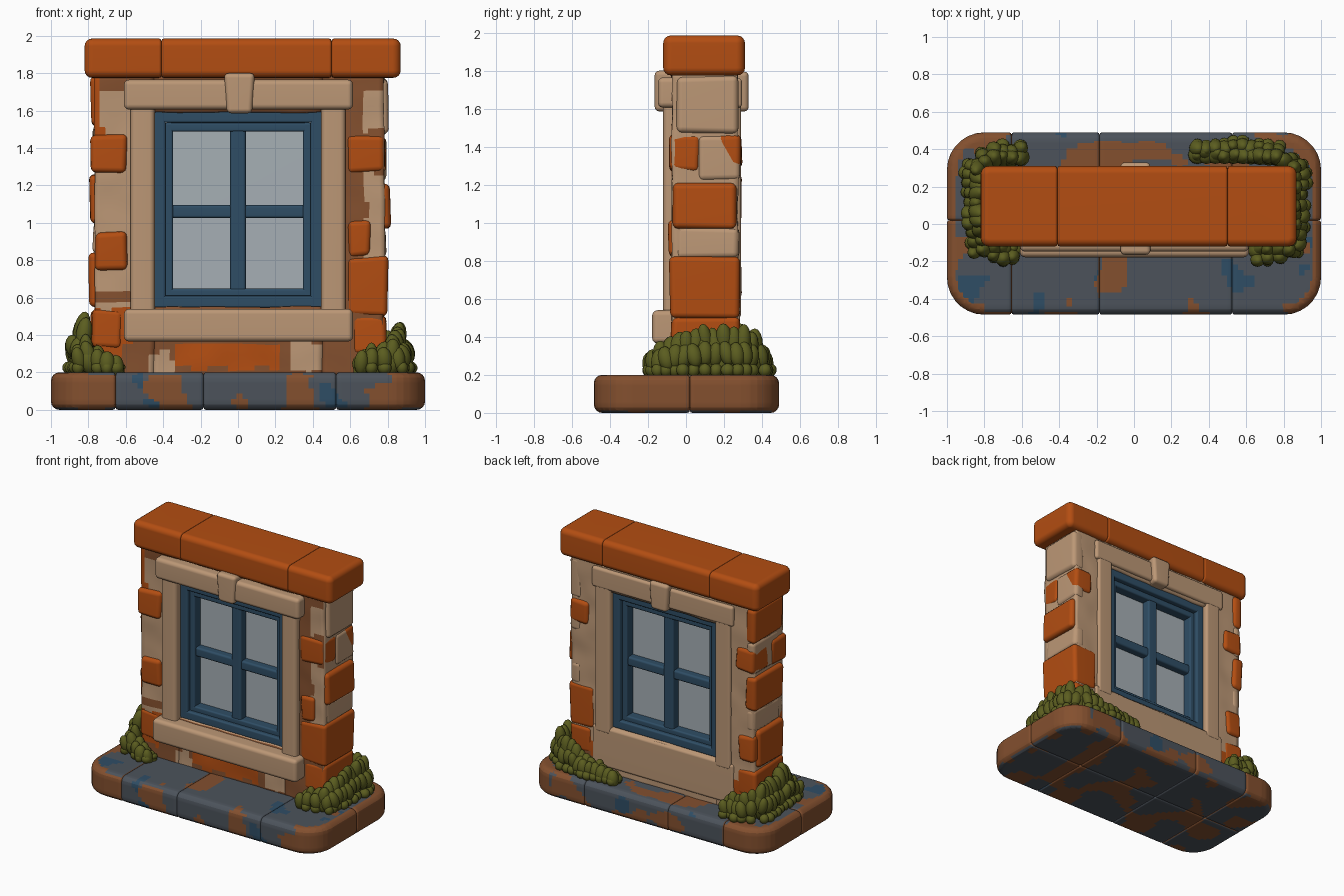
import bpy, bmesh, random
from mathutils import Vector, Matrix, noise

if "Cube" in bpy.data.objects:
    bpy.data.objects.remove(bpy.data.objects["Cube"])

random.seed(4)
COLORS = {
    "orange_brick": (0.45, 0.075, 0.006), "beige_plaster": (0.50, 0.31, 0.18),
    "brown_plaster": (0.23, 0.080, 0.028), "slate": (0.072, 0.086, 0.105),
    "navy_paint": (0.028, 0.075, 0.13), "pale_glass": (0.38, 0.43, 0.46),
    "moss_green": (0.105, 0.110, 0.014)}
MATS = []
for name, c in COLORS.items():
    m = bpy.data.materials.new(name)
    m.diffuse_color = (*c, 1)
    m.use_nodes = True
    m.node_tree.nodes["Principled BSDF"].inputs["Base Color"].default_value = m.diffuse_color
    MATS.append(m)
ORANGE, BEIGE, BROWN, SLATE, NAVY, GLASS, GREEN = range(7)


def finish(name, bm):
    bmesh.ops.recalc_face_normals(bm, faces=bm.faces)
    for f in bm.faces:
        f.smooth = True
    me = bpy.data.meshes.new(name)
    bm.to_mesh(me)
    bm.free()
    for m in MATS:
        me.materials.append(m)
    ob = bpy.data.objects.new(name, me)
    bpy.context.collection.objects.link(ob)
    ob.modifiers.new("soft_normals", 'WEIGHTED_NORMAL')
    return ob


def cube(bm, x0, x1, y0, y1, z0, z1, mat=0):
    vs = bmesh.ops.create_cube(bm, size=1)["verts"]
    for v in vs:
        v.co = ((x0 + x1) / 2 + v.co.x * (x1 - x0), (y0 + y1) / 2 + v.co.y * (y1 - y0),
                (z0 + z1) / 2 + v.co.z * (z1 - z0))
    for f in {f for v in vs for f in v.link_faces}:
        f.material_index = mat
    return vs


def block(bm, dims, mat, r=0.025, jitter=0.0, taper=1.0):
    vs = cube(bm, *dims, mat)
    cx = (dims[0] + dims[1]) / 2
    for v in vs:
        if v.co.z < (dims[4] + dims[5]) / 2:
            v.co.x = cx + (v.co.x - cx) * taper
        v.co += Vector([random.uniform(-jitter, jitter) for _ in range(3)])
    edges = list({e for v in vs for e in v.link_edges})
    bmesh.ops.bevel(bm, geom=edges, offset=r, segments=3, profile=0.5, affect='EDGES', material=-1)


def blocks(name, rows, mat, **kw):
    bm = bmesh.new()
    for row in rows:
        block(bm, row, mat, **kw)
    return finish(name, bm)


def cut(bm, axis, pos, **kw):
    no = Vector((0, 0, 0))
    no[axis] = 1
    geom = bm.verts[:] + bm.edges[:] + bm.faces[:]
    return bmesh.ops.bisect_plane(bm, geom=geom, plane_co=no * pos, plane_no=no, **kw)["geom_cut"]


def dice(bm, step):
    for axis in range(3):
        vals = [v.co[axis] for v in bm.verts]
        lo, hi = min(vals), max(vals)
        n = max(1, round((hi - lo) / step))
        for i in range(1, n):
            cut(bm, axis, lo + (hi - lo) * i / n + 0.0007)


def paint(bm, rule):
    bmesh.ops.recalc_face_normals(bm, faces=bm.faces)
    for f in bm.faces:
        f.material_index = rule(f.calc_center_median(), f.normal)


# Rounded slab split into stones with soft joints
def slab(name, dims, plan_r, edge_r, xs, ys, rule=None):
    src = bmesh.new()
    cube(src, *dims)
    up = [e for e in src.edges if abs(e.verts[0].co.z - e.verts[1].co.z) > 0.01]
    bmesh.ops.bevel(src, geom=up, offset=plan_r, segments=7, profile=0.5, affect='EDGES')
    rim = [e for e in src.edges if abs(e.verts[0].co.z - e.verts[1].co.z) < 0.001]
    bmesh.ops.bevel(src, geom=rim, offset=edge_r, segments=4, profile=0.5, affect='EDGES')
    xs, ys = [None, *xs, None], [None, *ys, None]
    count = 0
    for i in range(len(xs) - 1):
        for j in range(len(ys) - 1):
            bm = src.copy()
            planes = []
            for axis, lo, hi in ((0, xs[i], xs[i + 1]), (1, ys[j], ys[j + 1])):
                for pos, side in ((lo, "clear_inner"), (hi, "clear_outer")):
                    if pos is not None:
                        g = cut(bm, axis, pos, **{side: True})
                        edges = [e for e in g if isinstance(e, bmesh.types.BMEdge)]
                        bmesh.ops.edgenet_fill(bm, edges=edges)
                        planes.append((axis, pos))
            joint = [e for e in bm.edges if any(
                all(abs(v.co[a] - p) < 1e-4 for v in e.verts) for a, p in planes)]
            bmesh.ops.bevel(bm, geom=joint, offset=0.013, segments=2, profile=0.5,
                            affect='EDGES', clamp_overlap=True)
            if rule:
                dice(bm, 0.03)
                paint(bm, rule)
            count += 1
            finish(f"{name}_{count}", bm)
    src.free()


# Mottled slate plinth with brown ends and corners
def base_rule(c, n):
    s = noise.noise(c * 4.5 + Vector((3, 7, 1)))
    blue = noise.noise(c * 5 + Vector((11, 2, 5))) > 0.42
    qx, qy = abs(c.x) - 0.8, abs(c.y) - 0.28
    corner = qx > 0 and qy > 0 and (qx * qx + qy * qy) ** 0.5 > 0.15
    if n.z < -0.6:
        return BROWN if s > 0.12 else SLATE
    if n.z < 0.75:
        if abs(c.x) > 0.83 or c.x < -0.65:
            return BROWN
        return BROWN if s > 0.2 else NAVY if blue else SLATE
    if corner or abs(c.x) > 0.955:
        return BROWN
    limit = 0.12 if c.y > 0.25 else 0.38
    return BROWN if s > limit else NAVY if blue else SLATE


slab("base_stone", (-1, 1, -0.485, 0.49, 0, 0.2), 0.2, 0.045, (-0.655, -0.185, 0.525), (0.02,), base_rule)
slab("cap_stone", (-0.82, 0.87, -0.12, 0.31, 1.775, 1.985), 0.045, 0.04, (-0.41, 0.50), ())


# Wall core with worn plaster patches
def wall_rule(c, n):
    p = c + noise.noise_vector(c * 7) * 0.035
    if n.y < -0.5:
        if p.z < 0.37 and abs(p.x) < 0.6:
            if abs(p.x + 0.42) < 0.07 and p.z < 0.31 or abs(p.x - 0.37) < 0.1 and p.z > 0.21:
                return BEIGE
            return ORANGE if -0.33 < p.x < 0.23 and 0.22 < p.z < 0.35 else BROWN
        if p.x > 0.55:
            return BEIGE if (p.x > 0.67 and 1.5 < p.z < 1.71) or (p.x > 0.69 and 0.8 < p.z < 1.26) else BROWN
        if p.x < -0.55:
            if p.z < 0.3:
                return BROWN
            if p.z < 0.54 or (p.z > 1.46 and p.x < -0.73):
                return ORANGE
            return BROWN if 0.58 < p.z < 0.64 or p.z > 1.73 else BEIGE
        return BROWN
    if n.y > 0.5 and p.z < 0.42 and abs(p.x) > 0.5:
        return BROWN if p.z < 0.3 else ORANGE
    return BEIGE


for name, d in (("left_pier", (-0.765, -0.45, -0.075, 0.272, 0.18, 1.79)),
                ("right_pier", (0.45, 0.78, -0.075, 0.272, 0.18, 1.79)),
                ("wall_below_window", (-0.45, 0.45, -0.075, 0.272, 0.18, 0.55)),
                ("wall_above_window", (-0.45, 0.45, -0.075, 0.272, 1.59, 1.79))):
    bm = bmesh.new()
    cube(bm, *d)
    dice(bm, 0.028)
    paint(bm, wall_rule)
    for v in bm.verts:
        v.co += noise.noise_vector(v.co * 6) * 0.008
    finish(name, bm)

# Corner bricks
blocks("left_bricks", [
    (-0.785, -0.595, -0.10, 0.07, 1.27, 1.47), (-0.765, -0.595, -0.10, 0.05, 0.75, 0.95),
    (-0.785, -0.70, -0.06, 0.285, 1.52, 1.78), (-0.795, -0.70, -0.06, 0.29, 1.0, 1.26),
    (-0.795, -0.70, -0.06, 0.25, 0.55, 0.84), (-0.785, -0.62, -0.085, 0.28, 0.33, 0.54),
    (-0.78, -0.62, 0.10, 0.29, 1.29, 1.47), (-0.78, -0.64, 0.10, 0.29, 0.60, 0.80)],
    ORANGE, r=0.03, jitter=0.008)
blocks("right_bricks", [
    (0.585, 0.79, -0.09, 0.07, 1.27, 1.47), (0.585, 0.71, -0.09, 0.05, 0.82, 1.01),
    (0.73, 0.815, -0.075, 0.265, 0.97, 1.21), (0.585, 0.80, -0.085, 0.288, 0.50, 0.82),
    (0.61, 0.79, -0.08, 0.28, 0.30, 0.50), (0.63, 0.79, 0.16, 0.288, 1.29, 1.46)],
    ORANGE, r=0.03, jitter=0.008)
# Plaster-faced corner stones between the bricks
blocks("plaster_stones", [
    (0.70, 0.805, -0.05, 0.28, 1.47, 1.77), (0.70, 0.79, 0.06, 0.285, 1.22, 1.46),
    (0.70, 0.79, -0.05, 0.28, 0.81, 0.98), (-0.775, -0.70, -0.04, 0.28, 1.27, 1.52),
    (-0.775, -0.70, -0.04, 0.28, 0.84, 1.0)], BEIGE, r=0.03, jitter=0.006)

# Stone window surround, front and back
blocks("front_trim", [
    (-0.575, -0.445, -0.12, 0.0, 0.50, 1.64), (0.445, 0.575, -0.12, 0.0, 0.50, 1.64),
    (-0.61, 0.615, -0.148, 0.0, 1.605, 1.765), (-0.61, 0.615, -0.178, 0.0, 0.365, 0.54)], BEIGE, r=0.028)
blocks("back_trim", [
    (-0.575, -0.445, 0.2, 0.29, 0.50, 1.64), (0.445, 0.575, 0.2, 0.29, 0.50, 1.64),
    (-0.60, 0.60, 0.2, 0.295, 1.605, 1.76), (-0.60, 0.60, 0.2, 0.285, 0.24, 0.545)], BEIGE, r=0.02)
blocks("keystones", [(-0.075, 0.09, -0.165, 0.0, 1.585, 1.80), (-0.075, 0.09, 0.2, 0.33, 1.585, 1.795)],
       BEIGE, r=0.025, taper=0.82)


# Painted window frame in two steps, with crossing bars
def ring(x, z0, z1, w, y0, y1):
    return [(-x, -x + w, y0, y1, z0, z1), (x - w, x, y0, y1, z0, z1),
            (-x, x, y0, y1, z0, z0 + w), (-x, x, y0, y1, z1 - w, z1)]


blocks("outer_frame", ring(0.452, 0.545, 1.60, 0.065, -0.06, 0.25), NAVY, r=0.012)
blocks("inner_frame", ring(0.395, 0.60, 1.535, 0.048, -0.03, 0.22), NAVY, r=0.012)
blocks("window_bars", [(-0.042, 0.042, -0.025, 0.215, 0.62, 1.51),
                       (-0.37, 0.37, -0.015, 0.205, 1.025, 1.095)], NAVY, r=0.015)
blocks("glass", [(-0.37, 0.37, 0.04, 0.15, 0.62, 1.51)], GLASS, r=0.004)


# Leafy bushes that wrap the foot of the wall
def bush(name, path):
    bm = bmesh.new()

    def leaf(x, y, z, r, h):
        tilt = Matrix.Rotation(random.uniform(-0.25, 0.25), 4, 'X') @ Matrix.Rotation(random.uniform(-0.25, 0.25), 4, 'Y')
        mat = Matrix.Translation((x, y, z)) @ tilt @ Matrix.Diagonal((r, r, h, 1))
        bmesh.ops.create_uvsphere(bm, u_segments=12, v_segments=8, radius=1, matrix=mat)

    for (x0, y0, h0), (x1, y1, h1) in zip(path, path[1:]):
        a, b = Vector((x0, y0, h0)), Vector((x1, y1, h1))
        n = max(2, round((b - a).xy.length / 0.05))
        for i in range(n):
            p = a.lerp(b, i / n)
            out = Vector((p.x * 0.12 if abs(p.x) > 0.75 else 0, p.y - 0.1, 0)).normalized()
            if abs(p.x) > 0.8:
                out = Vector((1 if p.x > 0 else -1, out.y * 0.4, 0))
            top = p.z * random.uniform(0.8, 1.0)
            leaf(p.x, p.y, 0.2 + top - 0.09, random.uniform(0.038, 0.05), 0.09)
            leaf(p.x, p.y, 0.2 + top * 0.35, 0.05, top * 0.4)
            q = p + out * random.uniform(0.03, 0.055)
            leaf(q.x, q.y, 0.2 + top * 0.42, random.uniform(0.035, 0.045), 0.065)
            q = p + out * random.uniform(0.04, 0.07)
            leaf(q.x, q.y, 0.225, random.uniform(0.03, 0.04), 0.035)
    for f in bm.faces:
        f.material_index = GREEN
    finish(name, bm)


bush("left_bush", [(-0.65, -0.13, 0.08), (-0.80, -0.13, 0.20), (-0.835, 0.02, 0.35),
                   (-0.835, 0.30, 0.28), (-0.75, 0.35, 0.24), (-0.56, 0.36, 0.18)])
bush("right_bush", [(0.66, -0.14, 0.14), (0.82, -0.13, 0.22), (0.85, 0.0, 0.28),
                    (0.855, 0.30, 0.29), (0.76, 0.36, 0.26), (0.58, 0.37, 0.17), (0.29, 0.37, 0.08)])
